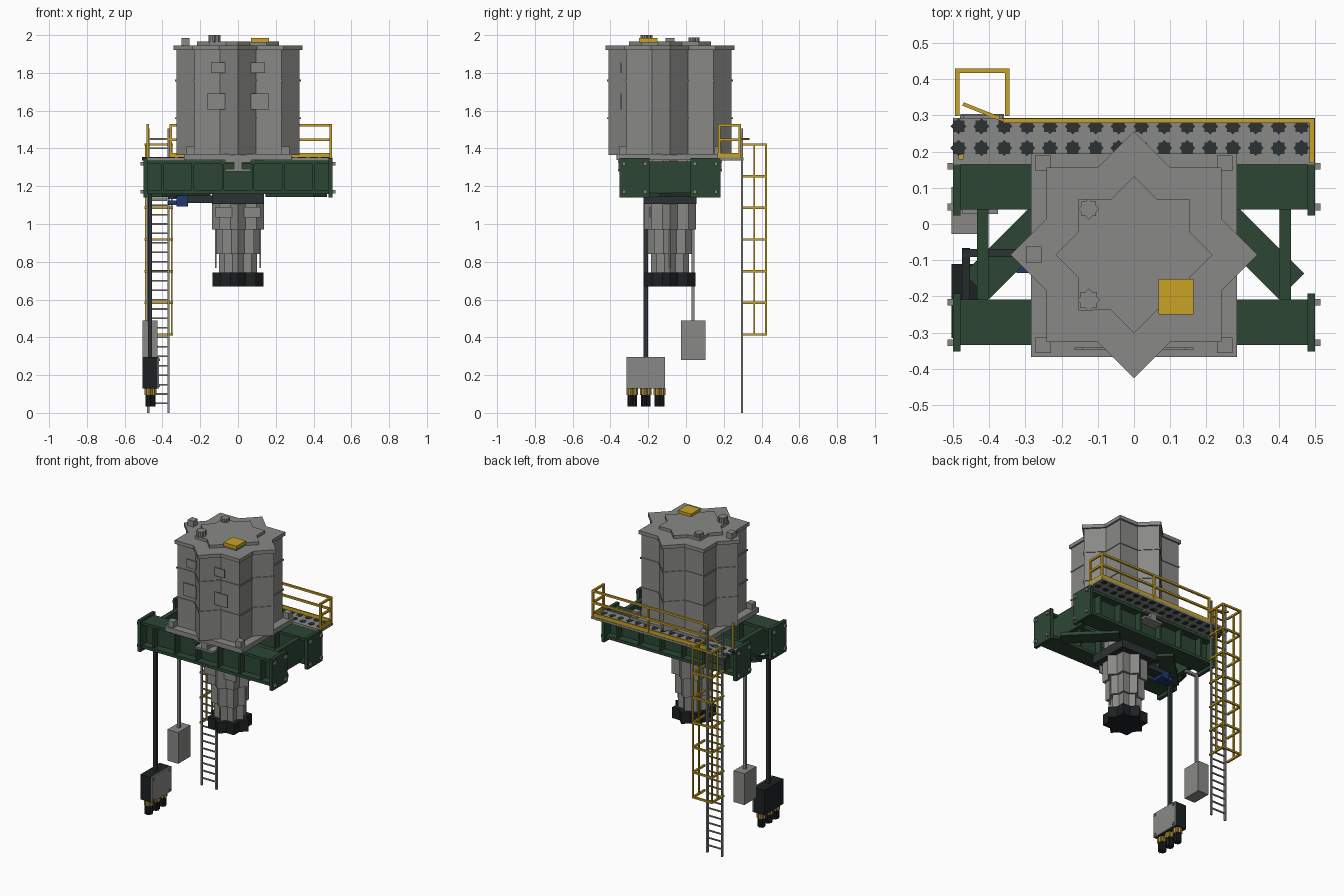
import bpy, bmesh, math
from mathutils import Matrix, Vector

cube = bpy.data.objects.get("Cube")
if cube:
    bpy.data.objects.remove(cube, do_unlink=True)


def material(name, r, g, b):
    m = bpy.data.materials.new(name)
    m.use_nodes = True
    m.diffuse_color = (r, g, b, 1)
    m.node_tree.nodes["Principled BSDF"].inputs["Base Color"].default_value = (r, g, b, 1)
    return m


GREY = material("steel grey", 0.25, 0.25, 0.24)
GREEN = material("dark green", 0.025, 0.062, 0.034)
DARK = material("charcoal", 0.024, 0.031, 0.034)
BLACK = material("rubber black", 0.012, 0.015, 0.016)
YELLOW = material("safety yellow", 0.58, 0.36, 0.018)
BLUE = material("actuator blue", 0.014, 0.04, 0.15)
BRASS = material("brass", 0.42, 0.26, 0.05)

CX, CY = 0.0, -0.085      # silo axis


def finish(bm, name, mat):
    bmesh.ops.recalc_face_normals(bm, faces=bm.faces[:])
    me = bpy.data.meshes.new(name)
    bm.to_mesh(me)
    bm.free()
    me.materials.append(mat)
    ob = bpy.data.objects.new(name, me)
    bpy.context.collection.objects.link(ob)


def add_box(bm, x0, x1, y0, y1, z0, z1):
    v = bmesh.ops.create_cube(bm, size=1)["verts"]
    bmesh.ops.scale(bm, vec=(x1 - x0, y1 - y0, z1 - z0), verts=v)
    bmesh.ops.translate(bm, vec=((x0 + x1) / 2, (y0 + y1) / 2, (z0 + z1) / 2), verts=v)
    return v


def boxes(name, mat, *dims):
    bm = bmesh.new()
    for d in dims:
        add_box(bm, *d)
    finish(bm, name, mat)


def add_star(bm, x, y, r, z0, z1):
    """Eight-pointed prism formed by two overlapping squares."""
    ring = []
    for i in range(16):
        a, rad = i * math.pi / 8, r if i % 2 == 0 else r * 0.765
        ring.append(bm.verts.new((x + rad * math.cos(a), y + rad * math.sin(a), z0)))
    f = bm.faces.new(ring)
    top = bmesh.ops.extrude_face_region(bm, geom=[f])["geom"]
    bmesh.ops.translate(bm, vec=(0, 0, z1 - z0), verts=[g for g in top if isinstance(g, bmesh.types.BMVert)])


def stars(name, mat, *dims):
    bm = bmesh.new()
    for d in dims:
        add_star(bm, *d)
    finish(bm, name, mat)


def bars(name, mat, t, *segments):
    """Square bars of thickness t between pairs of points."""
    bm = bmesh.new()
    for a, b in segments:
        a, b = Vector(a), Vector(b)
        d = b - a
        v = add_box(bm, -t / 2, t / 2, -t / 2, t / 2, -d.length / 2 - t / 2, d.length / 2 + t / 2)
        rot = d.to_track_quat('Z', 'Y').to_matrix()
        bmesh.ops.rotate(bm, cent=(0, 0, 0), matrix=rot, verts=v)
        bmesh.ops.translate(bm, vec=(a + b) / 2, verts=v)
    finish(bm, name, mat)


# Silo body with bands and lid
stars("silo_body", GREY, (CX, CY, 0.326, 1.365, 1.93))
stars("silo_bands", GREY, (CX, CY, 0.333, 1.755, 1.765), (CX, CY, 0.333, 1.555, 1.565))
stars("silo_lid", GREY, (CX, CY, 0.342, 1.922, 1.946))
stars("lid_top_plate", GREY, (CX, CY, 0.217, 1.946, 1.966))
stars("lid_vents", GREY, (-0.125, 0.042, 0.029, 1.96, 1.988), (-0.125, -0.21, 0.032, 1.96, 2.0))
boxes("lid_sensor", GREY, (-0.298, -0.256, -0.108, -0.062, 1.94, 1.985))
boxes("lid_hatch", YELLOW, (0.068, 0.165, -0.25, -0.152, 1.96, 1.984))
boxes("body_panels", GREY, *[(s * c - w, s * c + w, -0.348, -0.342, z0, z1)
                             for s in (-1, 1)
                             for c, w, z0, z1 in ((0.105, 0.037, 1.80, 1.855), (0.117, 0.048, 1.605, 1.69))])

# Base plate, corner blocks and the through beam
boxes("base_plate", GREY, (-0.285, 0.285, -0.367, 0.195, 1.338, 1.37))
boxes("corner_blocks", GREY, *[(x - 0.021, x + 0.021, y - 0.021, y + 0.021, 1.36, 1.41)
                               for x in (-0.251, 0.251) for y in (-0.335, 0.168)])
boxes("through_beam", GREY, (-0.068, 0.068, -0.36, 0.19, 1.277, 1.291), (-0.022, 0.022, -0.358, 0.188, 1.29, 1.338),
      (-0.068, 0.068, -0.36, 0.19, 1.325, 1.339))

# Green support frame
for label, yc in (("front", -0.272), ("back", 0.103)):
    parts = [(-0.485, 0.485, yc - 0.063, yc + 0.063, 1.318, 1.336),
             (-0.485, 0.485, yc - 0.063, yc + 0.063, 1.16, 1.18),
             (-0.485, 0.485, yc - 0.012, yc + 0.012, 1.17, 1.33)]
    parts += [(x - 0.006, x + 0.006, yc - 0.057, yc + 0.057, 1.17, 1.33) for x in (-0.4, -0.24, -0.08, 0.08, 0.24, 0.4)]
    boxes(label + "_main_beam", GREEN, *parts)
    boxes(label + "_end_plates", GREEN, *[(x - 0.011, x + 0.011, yc - 0.08, yc + 0.08, 1.14, 1.35)
                                          for x in (-0.49, 0.49)])
    boxes(label + "_end_bolts", GREY, *[(x - 0.008, x + 0.008, yc + dy - 0.009, yc + dy + 0.009, z - 0.009, z + 0.009)
                                        for x in (-0.507, 0.507) for dy in (-0.056, 0.056) for z in (1.17, 1.32)])
boxes("cross_beams", GREEN, *[(x - 0.016, x + 0.016, -0.262, 0.095, 1.165, 1.33) for x in (-0.418, 0.418)])
bm = bmesh.new()
for s in (-1, 1):
    v = add_box(bm, -0.18, 0.18, -0.05, 0.05, 1.142, 1.165)
    bmesh.ops.rotate(bm, cent=(0, 0, 0), matrix=Matrix.Rotation(-s * math.pi / 4, 3, 'Z'), verts=v)
    bmesh.ops.translate(bm, vec=(s * 0.308, -0.045, 0), verts=v)
finish(bm, "diagonal_braces", GREEN)

# Slide gate, actuator and telescopic spout
boxes("slide_gate", DARK, (-0.137, 0.137, CY - 0.14, CY + 0.14, 1.105, 1.165),
      (-0.27, -0.13, -0.12, -0.05, 1.11, 1.15))
boxes("gate_actuator", BLUE, (-0.325, -0.265, -0.135, -0.055, 1.092, 1.15), (-0.37, -0.32, -0.12, -0.07, 1.1, 1.125),
      (-0.37, -0.32, -0.12, -0.07, 1.132, 1.157))
stars("silo_outlet", GREY, (CX, CY, 0.13, 1.16, 1.34))
stars("telescopic_spout", GREY, (CX, CY, 0.138, 0.97, 1.105), (CX, CY, 0.118, 0.84, 0.975), (CX, CY, 0.1, 0.73, 0.845))
stars("spout_skirt", BLACK, (CX, CY, 0.136, 0.67, 0.742))
boxes("spout_panels", GREY, *[(s * 0.075 - 0.043, s * 0.075 + 0.043, -0.192, -0.186, 1.035, 1.09) for s in (-1, 1)])
bars("spout_lift_rods", GREY, 0.008, *[((s * 0.117, CY, 0.77), (s * 0.117, CY, 1.0)) for s in (-1, 1)])

# Hanging connector box with its cable duct
bars("connector_conduit", DARK, 0.022, ((-0.33, -0.08, 1.187), (-0.465, -0.08, 1.187)),
     ((-0.465, -0.08, 1.187), (-0.465, -0.213, 1.15)), ((-0.465, -0.213, 1.15), (-0.465, -0.213, 0.29)))
boxes("connector_box", BLACK, (-0.505, -0.426, -0.315, -0.11, 0.13, 0.297))
boxes("connector_face_plate", GREY, (-0.426, -0.419, -0.315, -0.11, 0.13, 0.297))
boxes("face_plate_bolts", GREY, *[(-0.42, -0.413, y - 0.007, y + 0.007, z - 0.007, z + 0.007)
                                  for y in (-0.3, -0.125) for z in (0.145, 0.282)])
ports = (-0.285, -0.213, -0.14)
stars("connector_sockets", BRASS, *[(-0.463, y, 0.031, 0.095, 0.132) for y in ports])
stars("connector_plugs", BLACK, *[(-0.463, y, 0.026, 0.035, 0.1) for y in ports])

# Hanging control box on a steel pole
boxes("control_box", GREY, (-0.505, -0.425, -0.027, 0.102, 0.28, 0.49))
bars("control_box_pole", GREY, 0.018, ((-0.465, 0.037, 0.48), (-0.465, 0.037, 1.13)),
     ((-0.465, 0.037, 1.13), (-0.385, 0.037, 1.13)))

# Walkway with perforation pattern
boxes("walkway_deck", GREY, (-0.5, 0.5, 0.165, 0.293, 1.337, 1.352), (-0.48, -0.36, 0.293, 0.304, 1.337, 1.352))
stars("deck_perforations", DARK, *[(-0.485 + i * 0.0632, y, 0.0225, 1.335, 1.354)
                                   for i in range(16) for y in (0.21, 0.27)])

# Guard rail around the walkway
rail = []
for z in (1.445, 1.522):
    rail += [((-0.355, 0.285, z), (0.492, 0.285, z)), ((0.492, 0.285, z), (0.492, 0.175, z))]
rail += [((x, y, 1.35), (x, y, 1.522)) for x, y in
         ((-0.355, 0.285), (0.08, 0.285), (0.492, 0.285), (0.492, 0.175), (-0.478, 0.185))]
bars("guard_rail", YELLOW, 0.013, *rail)
boxes("toe_boards", YELLOW, (-0.355, 0.497, 0.282, 0.29, 1.35, 1.377), (0.488, 0.497, 0.168, 0.29, 1.35, 1.377))
bars("access_gate", YELLOW, 0.01, ((-0.355, 0.285, 1.45), (-0.468, 0.33, 1.45)))

# Ladder
LX = (-0.475, -0.367)
bars("ladder_rails", GREY, 0.011, *[((x, 0.296, 0.006), (x, 0.296, 1.5)) for x in LX])
bars("ladder_rungs", GREY, 0.008, *[((LX[0], 0.296, 0.05 * i), (LX[1], 0.296, 0.05 * i)) for i in range(1, 30)])

# Safety cage
hoops = []
for i in range(7):
    z = 0.415 + i * 0.1677
    hoops += [((-0.489, 0.305, z), (-0.489, 0.424, z)), ((-0.489, 0.424, z), (-0.35, 0.424, z)),
              ((-0.35, 0.424, z), (-0.35, 0.305, z))]
bars("cage_hoops", YELLOW, 0.012, *hoops)
bars("cage_uprights", YELLOW, 0.009, *[((x, y, 0.415), (x, y, 1.421)) for x in (-0.489, -0.35) for y in (0.362, 0.424)])
